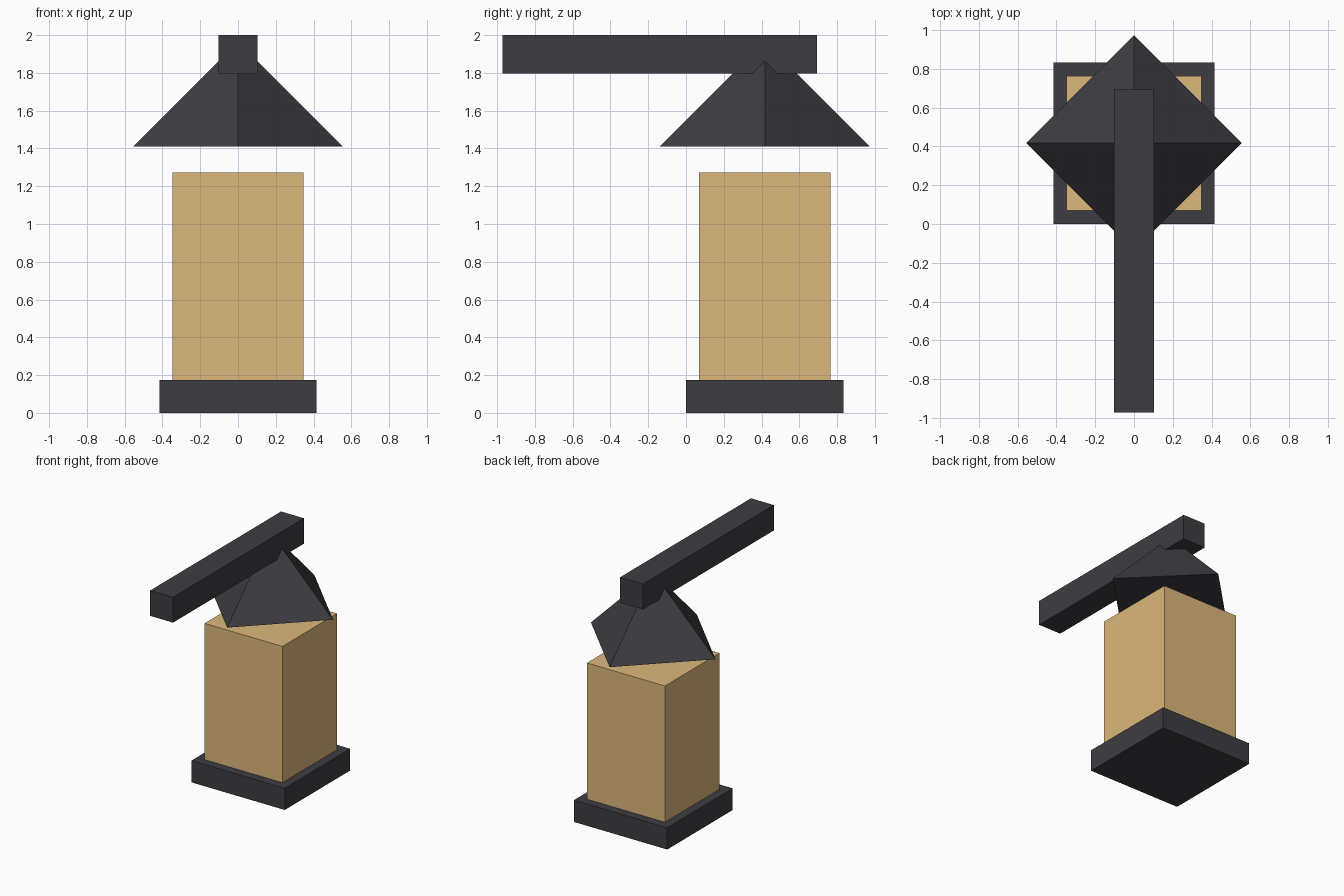
import bpy

if "Cube" in bpy.data.objects:
    bpy.data.objects.remove(bpy.data.objects["Cube"])

CY = 0.417  # lantern axis in y


def material(name, color):
    m = bpy.data.materials.new(name)
    m.diffuse_color = color
    m.use_nodes = True
    m.node_tree.nodes["Principled BSDF"].inputs["Base Color"].default_value = m.diffuse_color
    return m


iron = material("dark_iron", (0.047, 0.047, 0.055, 1))
glow = material("warm_glass", (0.72, 0.48, 0.20, 1))


def finish(name, mat):
    ob = bpy.context.object
    ob.name = name
    ob.data.materials.append(mat)
    return ob


def box(name, x, y, z, mat):
    """Box from (min, max) ranges on each axis."""
    r = (x, y, z)
    bpy.ops.mesh.primitive_cube_add(size=1, location=[(a + b) / 2 for a, b in r])
    bpy.context.object.scale = [b - a for a, b in r]
    bpy.ops.object.transform_apply(location=False, rotation=False, scale=True)
    return finish(name, mat)


# Base plate and glowing lamp body
box("base", (-0.416, 0.416), (CY - 0.416, CY + 0.416), (0, 0.175), iron)
box("lamp_body", (-0.347, 0.347), (CY - 0.347, CY + 0.347), (0.175, 1.272), glow)

# Four-sided roof, corners pointing along the axes, tip buried in the arm
bpy.ops.mesh.primitive_cone_add(vertices=4, radius1=0.555, radius2=0, depth=0.555,
                                location=(0, CY, 1.41 + 0.555 / 2))
finish("roof", iron)

# Horizontal bracket arm
box("arm", (-0.102, 0.102), (-0.972, 0.694), (1.796, 2.0), iron)
